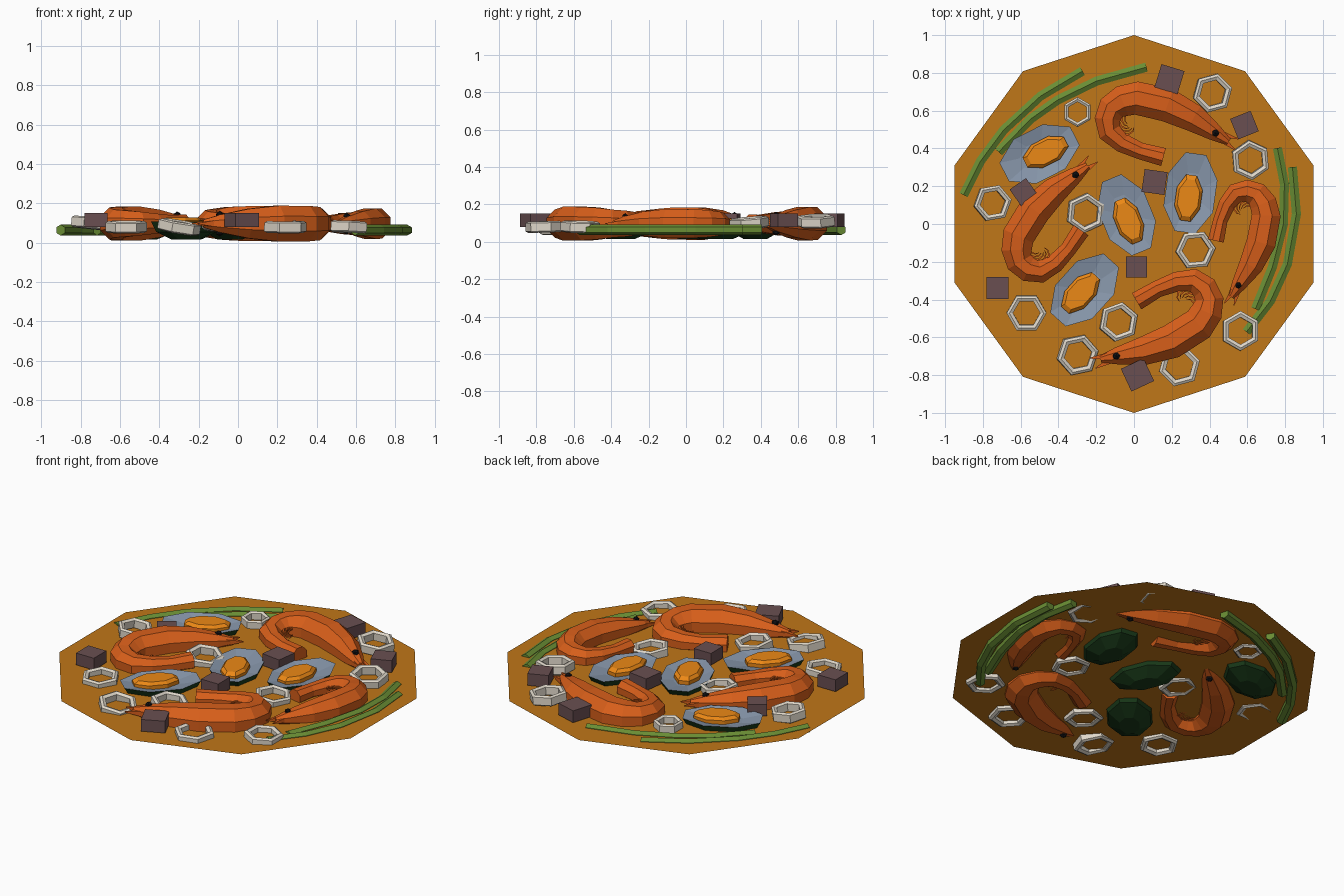
import bpy, bmesh, math
from mathutils import Vector, Matrix

if "Cube" in bpy.data.objects:
    bpy.data.objects.remove(bpy.data.objects["Cube"])

PX = 189.0  # drawing units per world unit
PLANE_Z = 0.075


def mat(name, r, g, b):
    m = bpy.data.materials.new(name)
    m.diffuse_color = tuple((c / 255) ** 2.2 for c in (r, g, b)) + (1,)
    m.use_nodes = True
    m.node_tree.nodes["Principled BSDF"].inputs["Base Color"].default_value = m.diffuse_color
    return m


RICE = mat("rice", 190, 118, 30)
SHRIMP = mat("shrimp", 215, 95, 32)
BLACK = mat("black", 25, 25, 28)
SHELL_IN = mat("shell_inside", 135, 150, 170)
SHELL_OUT = mat("shell_outside", 32, 62, 32)
MEAT = mat("mussel_meat", 235, 135, 28)
SQUID = mat("squid", 222, 214, 200)
BEAN = mat("bean", 105, 140, 55)
CUBE = mat("dark_meat", 105, 80, 82)


def finish(name, bm, *mats):
    bmesh.ops.recalc_face_normals(bm, faces=bm.faces)
    me = bpy.data.meshes.new(name)
    bm.to_mesh(me)
    bm.free()
    for m in mats:
        me.materials.append(m)
    ob = bpy.data.objects.new(name, me)
    bpy.context.collection.objects.link(ob)
    return ob


def loft(bm, rings, caps=True, loop=False):
    """Join rings of points with quads; returns the bands of faces."""
    vs = [[bm.verts.new(p) for p in r] for r in rings]
    n = len(vs[0])
    pairs = list(zip(vs, vs[1:])) + ([(vs[-1], vs[0])] if loop else [])
    bands = [[bm.faces.new((a[i], a[(i + 1) % n], b[(i + 1) % n], b[i]))
              for i in range(n)] for a, b in pairs]
    if caps and not loop:
        bands.insert(0, [bm.faces.new(vs[0])])
        bands.append([bm.faces.new(vs[-1])])
    return bands


def tube(bm, path, sides):
    """Sweep a polygon along a flat path of (x, y, z, radius)."""
    rings = []
    for i, (x, y, z, r) in enumerate(path):
        a, b = path[max(i - 1, 0)], path[min(i + 1, len(path) - 1)]
        t = Vector((b[0] - a[0], b[1] - a[1])).normalized()
        ring = []
        for k in range(sides):
            w = 2 * math.pi * (k + 0.5) / sides
            s = r * math.cos(w)
            ring.append((x - t.y * s, y + t.x * s, z + r * math.sin(w)))
        rings.append(ring)
    loft(bm, rings)


def place(ob, px, py, z, angle=0, scale=1, tilt=(0, 0)):
    ob.location = ((px - 1133.5) / PX, (225 - py) / PX, z)
    ob.rotation_euler = (tilt[0], tilt[1], math.radians(angle))
    ob.scale = (scale,) * 3


# Rice surface: a flat decagon
bm = bmesh.new()
bm.faces.new([bm.verts.new((math.sin(k * math.pi / 5), math.cos(k * math.pi / 5), PLANE_Z))
              for k in range(10)])
rice = finish("rice_surface", bm, RICE)
if rice.data.polygons[0].normal.z < 0:
    rice.data.flip_normals()

# Shrimps, lying on their sides: centre line (x, y, radius)
BODY = [(32, -33, 10), (9, -27, 9), (-9, -19, 10.5), (-22, -8, 12.5), (-24, 5, 14),
        (-20, 16, 15), (-9, 23, 17), (5, 26, 18), (36, 19, 18.3), (62, 6, 15),
        (84, -9, 9), (97, -18, 4)]


def shrimp(px, py, angle, scale):
    bm = bmesh.new()
    tube(bm, [(x / PX, y / PX, 0, r / PX) for x, y, r in BODY], 8)
    # nose spikes
    for a, b in (((88, -9), (107, -15)), ((90, -15), (104, -26))):
        tube(bm, [(a[0] / PX, a[1] / PX, 0, 5 / PX), (b[0] / PX, b[1] / PX, 0, 0.6 / PX)], 4)
    # curled legs
    for i in range(5):
        for z in (-0.022, 0.022):
            path = []
            for k in range(5):
                w = math.radians(75 + 32 * i + 26 * k)
                d = 17 - 3.2 * k
                path.append((d * math.cos(w) / PX, d * math.sin(w) / PX,
                             z, (2.2 - 0.45 * k) / PX))
            tube(bm, path, 4)
    n = len(bm.faces)
    for z in (-0.043, 0.043):  # eyes
        bmesh.ops.create_icosphere(bm, subdivisions=1, radius=0.021,
                                   matrix=Matrix.Translation((84 / PX, -9 / PX, z)))
    bm.faces.ensure_lookup_table()
    for f in bm.faces[n:]:
        f.material_index = 1
    place(finish("shrimp", bm, SHRIMP, BLACK), px, py, 0.097, angle, scale)


for s in ((1131, 125, 0, 1), (1040, 250, 70.8, 0.97),
          (1243, 213, -87.8, 0.87), (1183, 303, -135, 1.02)):
    shrimp(*s)


def oval(a, b, k, z):
    return [(a * k * math.cos(w) / PX, b * k * math.sin(w) / PX, z)
            for w in (math.radians(22.5 + 45 * i) for i in range(8))]


# Mussels: half shell with a blue inside, plus the meat
for px, py, ang, mx, my in ((1039, 155, 27, 1045, 153), (1126, 216, 112, 1128, 222),
                            (1190, 194, 82, 1188, 199), (1084, 291, 48, 1080, 294)):
    bm = bmesh.new()
    bands = loft(bm, [oval(43, 27, k, z) for k, z in
                      ((0.4, 0.015), (0.85, 0.055), (1, 0.108), (0.5, 0.09))])
    for f in bands[-1] + bands[-2]:
        f.material_index = 1
    place(finish("mussel_shell", bm, SHELL_OUT, SHELL_IN), px, py, 0, ang)
    bm = bmesh.new()
    loft(bm, [oval(25, 14, k, z) for k, z in ((1, 0.085), (1, 0.112), (0.8, 0.128))])
    place(finish("mussel_meat", bm, MEAT), mx, my, 0, ang)

# Squid rings: hexagons (x, y, radius, z, angle, tilt)
PROFILE = [(1, -0.022), (1, 0.022), (0.86, 0.03), (0.68, 0.022), (0.68, -0.022), (0.86, -0.03)]
for px, py, r, z, ang, tx, ty in (
        (1077, 113, 15, 0.09, 30, 0, 0), (1212, 94, 20, 0.11, 15, 0.05, 0.1),
        (1250, 161, 20, 0.10, 35, 0.1, 0), (992, 204, 19, 0.10, 10, 0, 0.1),
        (1085, 214, 20, 0.09, 25, 0.1, 0.1), (1195, 251, 20, 0.085, 5, 0, 0.08),
        (1026, 314, 20, 0.08, 0, 0.05, 0), (1118, 323, 20, 0.085, 20, 0, 0.1),
        (1077, 356, 21, 0.08, 12, 0.1, 0.15), (1179, 367, 21, 0.08, 15, 0.03, 0),
        (1240, 332, 20, 0.08, 30, 0, 0.05)):
    bm = bmesh.new()
    loft(bm, [[(r * k / PX * math.cos(i * math.pi / 3), r * k / PX * math.sin(i * math.pi / 3), h)
               for i in range(6)] for k, h in PROFILE], loop=True)
    place(finish("squid_ring", bm, SQUID), px, py, z, ang, 1, (tx, ty))

# Dark meat cubes
for px, py, size, ang in ((1169, 80, 24, -17), (1244, 126, 22, 22), (1023, 193, 20, 35),
                          (1154, 183, 23, -8), (1136, 268, 21, 0), (997, 289, 22, 0),
                          (1137, 376, 25, 25)):
    bm = bmesh.new()
    bmesh.ops.create_cube(bm, size=1, matrix=Matrix.Diagonal((size / PX, size / PX, 0.07, 1)))
    place(finish("meat_cube", bm, CUBE), px, py, 0.115, ang)

# Green beans
for pts in (((963, 196), (980, 162), (1003, 131), (1040, 97), (1082, 72)),
            ((998, 153), (1030, 120), (1057, 101), (1096, 82), (1146, 68)),
            ((1277, 149), (1284, 185), (1283, 225), (1272, 268), (1255, 310)),
            ((1292, 168), (1296, 215), (1287, 265), (1270, 302), (1246, 333))):
    bm = bmesh.new()
    tube(bm, [((x - 1133.5) / PX, (225 - y) / PX, 0.064, 0.028) for x, y in pts], 6)
    finish("green_bean", bm, BEAN)
